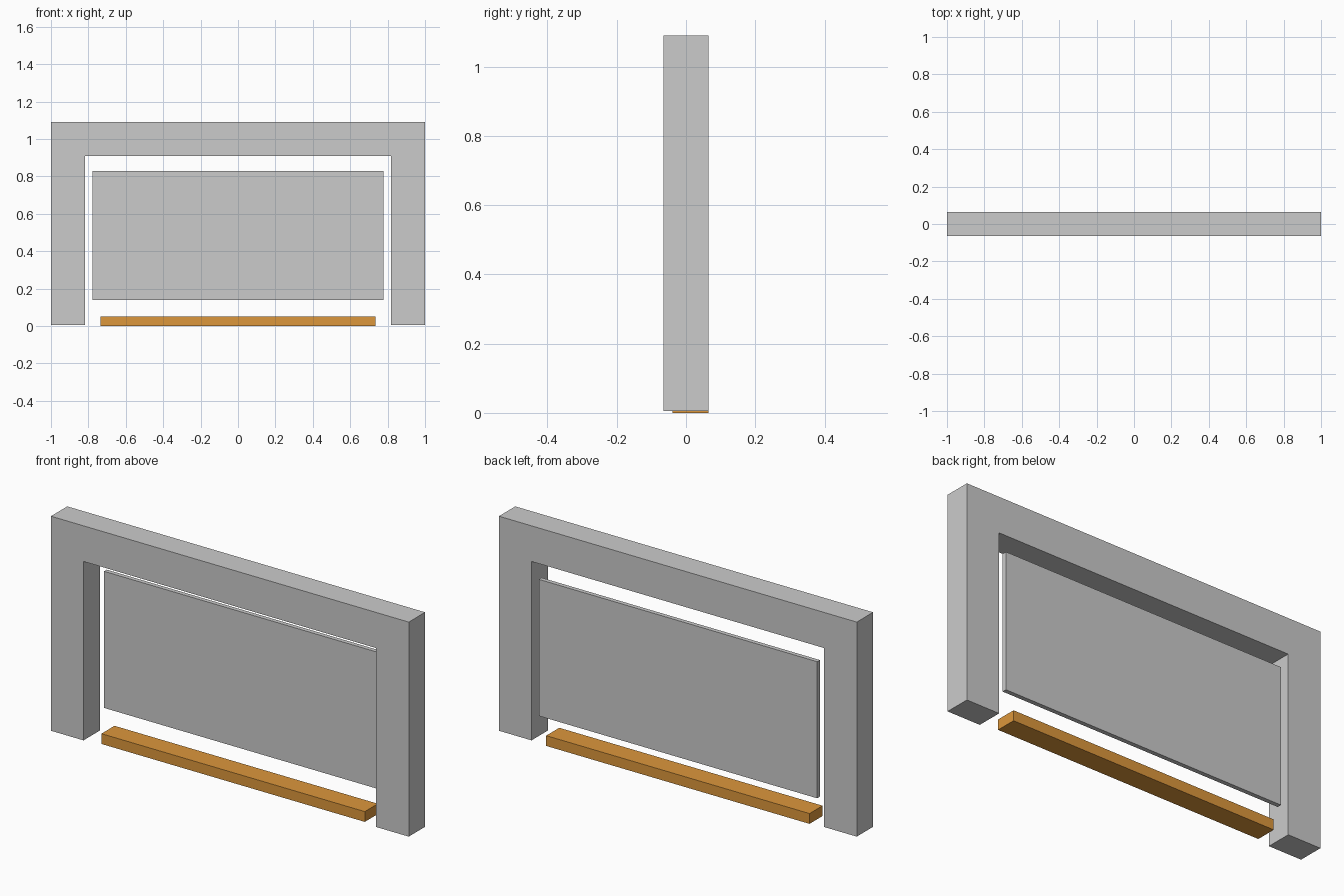
import bpy, bmesh

if "Cube" in bpy.data.objects:
    bpy.data.objects.remove(bpy.data.objects["Cube"])


def extrude_profile(name, outline, y0, y1):
    """Extrude an XZ outline from y0 to y1 as a closed solid."""
    bm = bmesh.new()
    face = bm.faces.new([bm.verts.new((x, y0, z)) for x, z in outline])
    ext = bmesh.ops.extrude_face_region(bm, geom=[face])
    moved = [v for v in ext["geom"] if isinstance(v, bmesh.types.BMVert)]
    bmesh.ops.translate(bm, verts=moved, vec=(0, y1 - y0, 0))
    bmesh.ops.recalc_face_normals(bm, faces=bm.faces)
    mesh = bpy.data.meshes.new(name)
    bm.to_mesh(mesh)
    bm.free()
    obj = bpy.data.objects.new(name, mesh)
    bpy.context.collection.objects.link(obj)
    return obj


def rect(half_width, z0, z1):
    return [(-half_width, z0), (half_width, z0), (half_width, z1), (-half_width, z1)]


# Surround: two legs and a lintel in one piece, mirrored half outline
half = [(0.818, 0.91), (0.818, 0.006), (1.0, 0.006), (1.0, 1.09)]
outline = half + [(-x, z) for x, z in reversed(half)]
extrude_profile("surround_frame", outline, -0.065, 0.065)

# Thin panel set at the back of the opening
extrude_profile("back_panel", rect(0.778, 0.14, 0.83), 0.042, 0.064)

# Orange bar on the floor
bar = extrude_profile("floor_bar", rect(0.736, 0.0, 0.052), -0.039, 0.065)
orange = bpy.data.materials.new("orange")
orange.diffuse_color = (0.72, 0.31, 0.045, 1)
orange.use_nodes = True
orange.node_tree.nodes["Principled BSDF"].inputs["Base Color"].default_value = orange.diffuse_color
bar.data.materials.append(orange)
